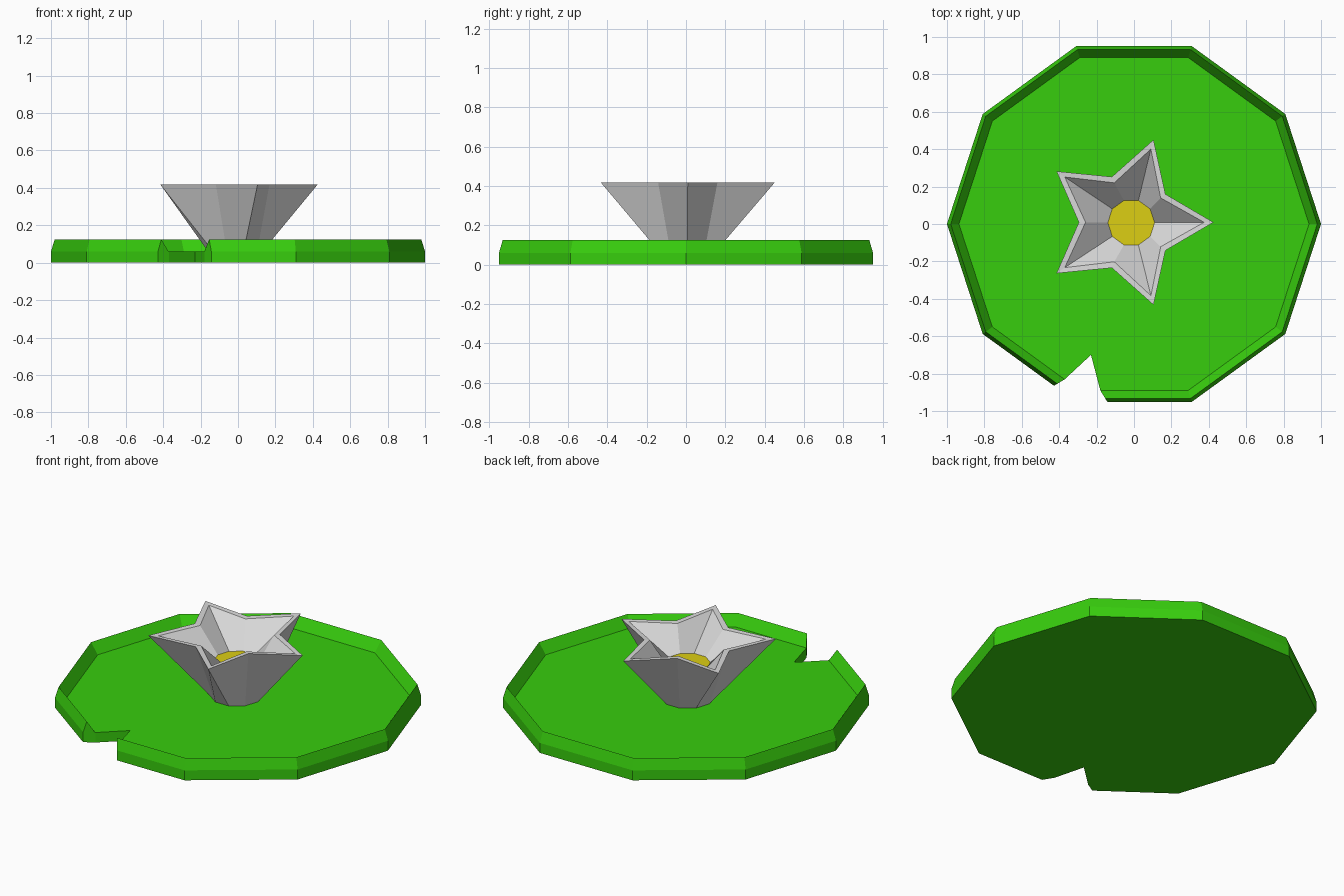
import bpy, bmesh, math

if "Cube" in bpy.data.objects:
    bpy.data.objects.remove(bpy.data.objects["Cube"])


def material(name, rgb):
    m = bpy.data.materials.new(name)
    m.diffuse_color = (*rgb, 1)
    m.use_nodes = True
    m.node_tree.nodes["Principled BSDF"].inputs["Base Color"].default_value = m.diffuse_color
    return m


def new_object(name, bm, *mats):
    bmesh.ops.recalc_face_normals(bm, faces=bm.faces)
    me = bpy.data.meshes.new(name)
    bm.to_mesh(me)
    bm.free()
    ob = bpy.data.objects.new(name, me)
    bpy.context.collection.objects.link(ob)
    for m in mats:
        me.materials.append(m)
    return ob


def ring(bm, radii, z, cx=0.0, cy=0.0, n=10):
    """Ring of n points whose radius cycles through radii."""
    out = []
    for i in range(n):
        a, r = math.tau * i / n, radii[i % len(radii)]
        out.append(bm.verts.new((cx + r * math.cos(a), cy + r * math.sin(a), z)))
    return out


def bridge(bm, a, b):
    n = len(a)
    for i in range(n):
        j = (i + 1) % n
        bm.faces.new((a[i], a[j], b[j], b[i]))


green = material("leaf green", (0.038, 0.61, 0.004))
white = material("petal white", (0.70, 0.70, 0.70))
yellow = material("centre yellow", (0.72, 0.62, 0.007))

# Leaf pad: ten-sided plate with a raised, sharp-ridged rim
bm = bmesh.new()
rings = [ring(bm, [r], z) for r, z in
         ((1.0, 0.0), (1.0, 0.06), (0.98, 0.125), (0.936, 0.06))]
for a, b in zip(rings, rings[1:]):
    bridge(bm, a, b)
bm.faces.new(rings[0])
bm.faces.new(rings[-1])
pad = new_object("lily_pad", bm, green)

# Notch cut into the front edge of the pad
outline = [(-0.23, -0.70), (-0.37, -0.83), (-0.43, -0.866), (-0.52, -1.1),
           (-0.08, -1.1), (-0.14, -0.955), (-0.18, -0.89)]
bm = bmesh.new()
low = [bm.verts.new((x, y, -0.2)) for x, y in outline]
high = [bm.verts.new((x, y, 0.3)) for x, y in outline]
bridge(bm, low, high)
bm.faces.new(low)
bm.faces.new(high)
cutter = new_object("notch_cutter", bm, green)
cutter.hide_render = True
cutter.hide_viewport = True
cut = pad.modifiers.new("notch", "BOOLEAN")
cut.operation = "DIFFERENCE"
cut.solver = "EXACT"
cut.object = cutter

# Flower: star-shaped cup with a thick lip and a yellow floor
bm = bmesh.new()
base = ring(bm, [0.145], 0.06, -0.015, 0.007)
lip_out = ring(bm, [0.464, 0.256], 0.417, -0.039, 0.009)
lip_in = ring(bm, [0.412, 0.222], 0.415, -0.037, 0.009)
floor = ring(bm, [0.125], 0.27, -0.015, 0.007)
bridge(bm, base, lip_out)
bridge(bm, lip_out, lip_in)
bridge(bm, lip_in, floor)
bm.faces.new(base)
bm.faces.new(floor).material_index = 1
new_object("flower", bm, white, yellow)
